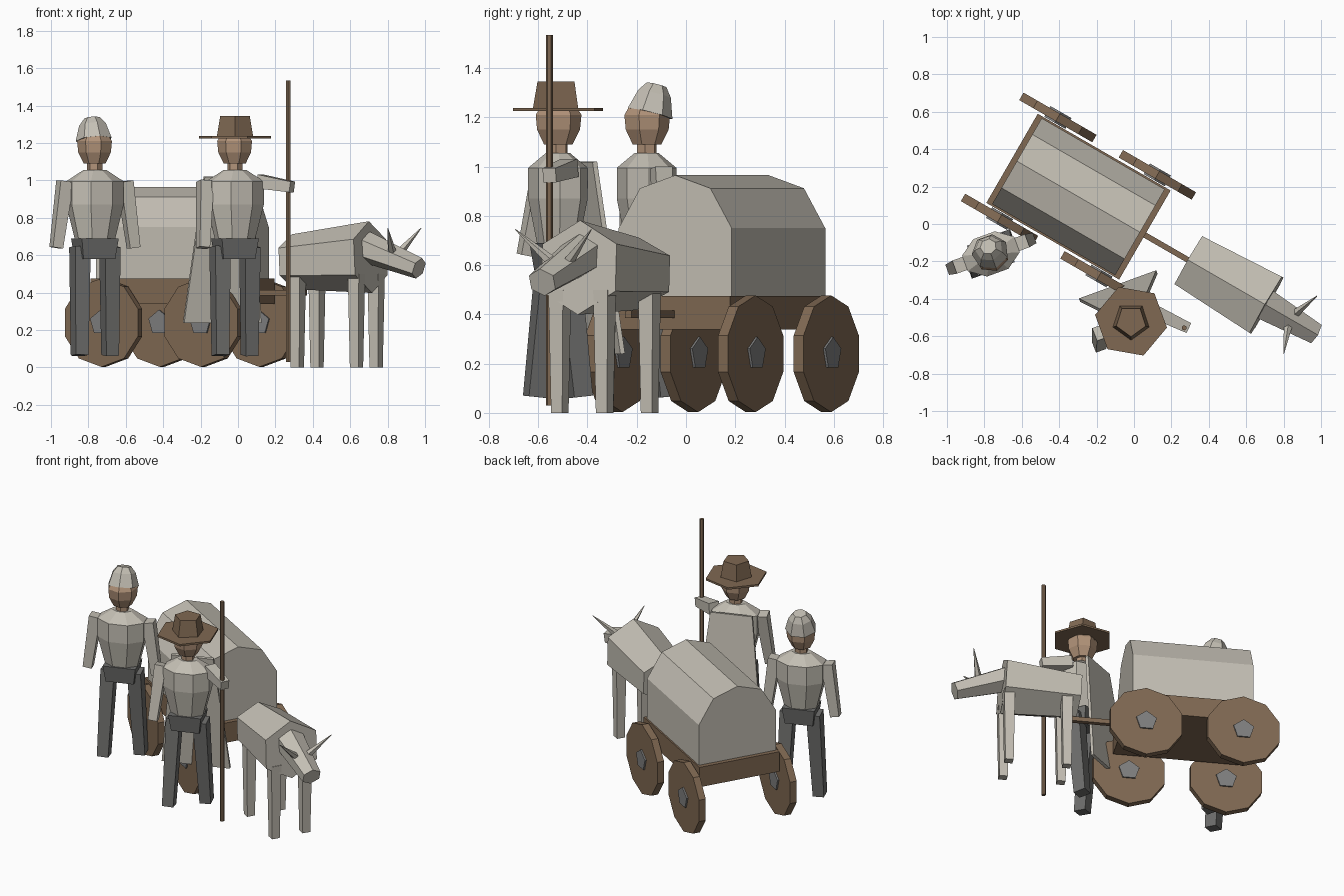
import bpy, bmesh, math
from mathutils import Matrix, Vector

if "Cube" in bpy.data.objects:
    bpy.data.objects.remove(bpy.data.objects["Cube"])


def material(name, rgb):
    m = bpy.data.materials.new(name)
    m.diffuse_color = (*rgb, 1)
    m.use_nodes = True
    m.node_tree.nodes["Principled BSDF"].inputs["Base Color"].default_value = m.diffuse_color
    return m


CLOTH = material("pale grey", (0.55, 0.52, 0.455))
WOOD = material("brown wood", (0.215, 0.14, 0.085))
SKIN = material("tan skin", (0.44, 0.29, 0.19))
TROUSER = material("dark grey", (0.155, 0.155, 0.15))
METAL = material("hub grey", (0.21, 0.21, 0.21))


def ngon(n, phase):
    if n == 4:  # square with unit half extents
        return [(1, 1), (-1, 1), (-1, -1), (1, -1)]
    return [(math.cos(phase + 2 * math.pi * i / n), math.sin(phase + 2 * math.pi * i / n))
            for i in range(n)]


def loft(name, rings, mat, M, n=4, phase=90, section=None):
    """Skin a section through rings of (centre, half width, half height), capped."""
    section = section or ngon(n, math.radians(phase))
    pts = [Vector(r[0]) for r in rings]
    d = (pts[-1] - pts[0]).normalized()
    ref = Vector((0, 1, 0)) if abs(d.z) > 0.8 else Vector((0, 0, 1))
    y = (ref - d * ref.dot(d)).normalized()
    x = y.cross(d)
    bm = bmesh.new()
    loops = [[bm.verts.new(p + x * (a * r[1]) + y * (b * r[2])) for a, b in section]
             for p, r in zip(pts, rings)]
    k = len(section)
    for lo, hi in zip(loops, loops[1:]):
        for i in range(k):
            bm.faces.new((lo[i], lo[(i + 1) % k], hi[(i + 1) % k], hi[i]))
    bm.faces.new(loops[0][::-1])
    bm.faces.new(loops[-1])
    bm.transform(M)
    bmesh.ops.recalc_face_normals(bm, faces=bm.faces)
    me = bpy.data.meshes.new(name)
    bm.to_mesh(me)
    bm.free()
    me.materials.append(mat)
    ob = bpy.data.objects.new(name, me)
    bpy.context.collection.objects.link(ob)
    return ob


def lathe(name, profile, mat, M, n, phase=90, squash=1.0):
    return loft(name, [((0, 0, z), r, r * squash) for r, z in profile], mat, M, n, phase)


# ---- cart and ox share one frame: local x runs along the direction of travel
CART = Matrix.Translation((-0.297, 0.146, 0)) @ Matrix.Rotation(math.radians(-30), 4, 'Z')

loft("cart_bed", [((-0.41, 0, 0.407), 0.275, 0.068), ((0.41, 0, 0.407), 0.275, 0.068)], WOOD, CART)
cover = [(0.265, 0.474), (0.265, 0.75), (0.165, 0.912), (0, 0.965),
         (-0.165, 0.912), (-0.265, 0.75), (-0.265, 0.474)]
loft("cart_cover", [((-0.38, 0, 0), 1, 1), ((0.38, 0, 0), 1, 1)], CLOTH, CART, section=cover)
loft("cart_tongue", [((0.40, 0, 0.4), 0.015, 0.015), ((0.76, 0, 0.4), 0.015, 0.015)], WOOD, CART)

for u in (-0.307, 0.307):
    for s in (-1, 1):
        v = 0.312 * s
        loft("wheel", [((u, v - 0.023, 0.24), 0.237, 0.237), ((u, v + 0.023, 0.24), 0.237, 0.237)],
             WOOD, CART, 10)
        loft("wheel_hub", [((u, v - 0.033, 0.24), 0.068, 0.068), ((u, v + 0.033, 0.24), 0.068, 0.068)],
             METAL, CART, 5)

# ---- ox
loft("ox_body", [((0.682, 0, 0.565), 0.171, 0.147), ((1.161, 0, 0.59), 0.2, 0.192)], CLOTH, CART, 6)
loft("ox_head", [((1.13, 0, 0.645), 0.098, 0.085), ((1.46, 0, 0.53), 0.065, 0.058)], CLOTH, CART, 6)
for s in (-1, 1):
    loft("ox_horn", [((1.315, 0.035 * s, 0.61), 0.025, 0.025), ((1.37, 0.178 * s, 0.745), 0.002, 0.002)],
         CLOTH, CART, 5)
    for u in (0.77, 1.135):
        loft("ox_leg", [((u, 0.105 * s, 0), 0.026, 0.026), ((u, 0.105 * s, 0.5), 0.034, 0.034)],
             CLOTH, CART)


# ---- people: local -y is forward
def person(x, y, stride, arms):
    M = Matrix.Translation((x, y, 0)) @ Matrix.Rotation(math.radians(20), 4, 'Z')
    loft("pelvis", [((0, 0, 0.58), 0.09, 0.07), ((0, 0, 0.69), 0.105, 0.085)], TROUSER, M)
    for s in (-1, 1):
        loft("leg", [((0.105 * s, stride * s, 0.065), 0.036, 0.04),
                     ((0.085 * s, 0, 0.645), 0.044, 0.048)], TROUSER, M)
    lathe("torso", [(0.105, 0.66), (0.16, 0.87), (0.16, 0.995), (0.065, 1.055)],
          CLOTH, M, 8, 22.5, 0.72)
    lathe("neck", [(0.042, 1.04), (0.042, 1.11)], SKIN, M, 6)
    lathe("head", [(0.06, 1.09), (0.09, 1.15), (0.096, 1.21), (0.062, 1.265)], SKIN, M, 7, -90)
    for shoulder, hand in arms:
        loft("arm", [(shoulder, 0.037, 0.037), (hand, 0.029, 0.029)], CLOTH, M)
    return M


A = person(-0.765, -0.16, 0.05, [((-0.17, 0, 0.995), (-0.22, 0, 0.64)),
                                 ((0.17, 0, 0.995), (0.22, 0, 0.64))])
loft("soft_cap", [((0, 0.012, 1.215), 0.1, 0.096), ((0, 0.032, 1.295), 0.075, 0.07),
                  ((0, 0.042, 1.332), 0.044, 0.042)], CLOTH, A, 7, -90)

B = person(-0.016, -0.52, 0.06, [((-0.17, 0, 0.995), (-0.205, -0.065, 0.64)),
                                 ((0.14, 0, 0.995), (0.275, -0.137, 0.965))])
lathe("hat_brim", [(0.195, 1.225), (0.195, 1.238)], WOOD, B, 6, -30)
lathe("hat_crown", [(0.102, 1.235), (0.083, 1.345)], WOOD, B, 5, -110)
loft("cape", [((0, 0.2, 0.24), 0.22, 0.01), ((0, 0.11, 1.02), 0.135, 0.01)], CLOTH, B)
loft("staff", [((0.268, -0.555, 0.03), 0.014, 0.014), ((0.268, -0.555, 1.535), 0.014, 0.014)],
     WOOD, Matrix(), 6)
